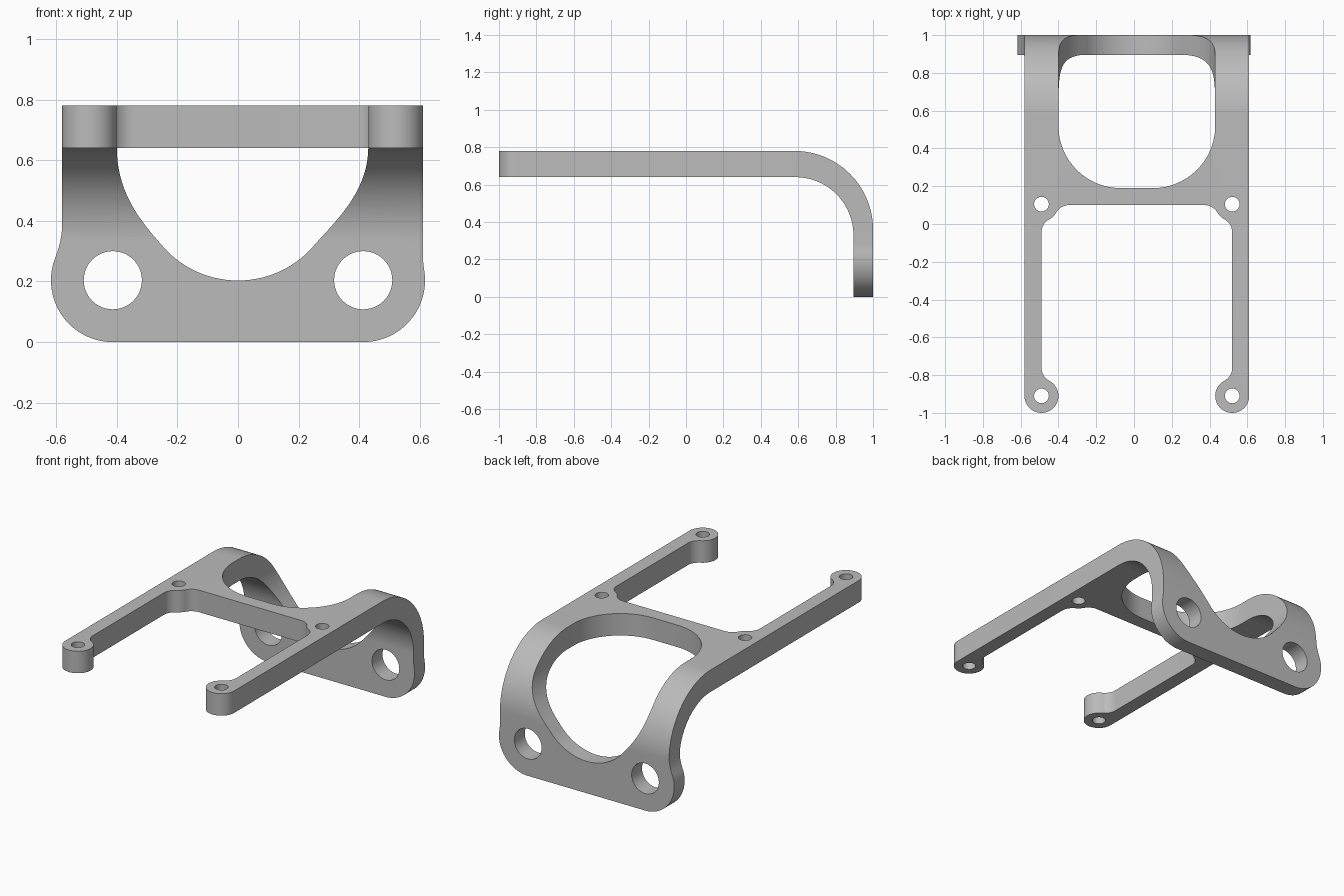
import bpy, bmesh, math
from mathutils import Vector
from mathutils.geometry import interpolate_bezier

cube = bpy.data.objects.get("Cube")
if cube:
    bpy.data.objects.remove(cube, do_unlink=True)

MID = 0.015          # centre line of the upper frame
BOSS = 0.505         # screw boss offset from that centre line


def arc(cx, cy, r, start, end, n=14):
    angles = [math.radians(start + (end - start) * i / n) for i in range(n + 1)]
    return [(cx + r * math.cos(a), cy + r * math.sin(a)) for a in angles]


def mirrored(half, centre=0.0):
    """Close a right-hand half outline about a vertical centre line."""
    right = [(centre + u, v) for u, v in half]
    left = [(centre - u, v) for u, v in reversed(half)]
    return right + left


def prism(name, points, axis, low, high):
    place = {"x": lambda a, b, h: (h, a, b),
             "y": lambda a, b, h: (a, h, b),
             "z": lambda a, b, h: (a, b, h)}[axis]
    bm = bmesh.new()
    face = bm.faces.new([bm.verts.new(place(a, b, low)) for a, b in points])
    extruded = bmesh.ops.extrude_face_region(bm, geom=[face])["geom"]
    shift = Vector(place(0, 0, high - low))
    bmesh.ops.translate(bm, vec=shift,
                        verts=[g for g in extruded if isinstance(g, bmesh.types.BMVert)])
    bmesh.ops.remove_doubles(bm, verts=bm.verts, dist=1e-5)
    bmesh.ops.recalc_face_normals(bm, faces=bm.faces)
    mesh = bpy.data.meshes.new(name)
    bm.to_mesh(mesh)
    bm.free()
    obj = bpy.data.objects.new(name, mesh)
    bpy.context.collection.objects.link(obj)
    return obj


def carve(target, cutter, operation):
    cutter.hide_render = True
    mod = target.modifiers.new("carve", "BOOLEAN")
    mod.operation, mod.solver, mod.object = operation, "EXACT", cutter
    bpy.context.view_layer.objects.active = target
    bpy.ops.object.modifier_apply(modifier=mod.name)
    bpy.data.objects.remove(cutter, do_unlink=True)


# Bent slab: flat deck turning down into the upright plate
profile = [(-1, 0.64), (-1, 0.78)]
profile += arc(0.58, 0.36, 0.42, 90, 0, 32)
profile += [(1, 0), (0.895, 0)]
profile += arc(0.585, 0.33, 0.31, 0, 90, 32)
bracket = prism("bent_bracket", profile, "x", -0.68, 0.68)

# Deck outline: crossbar, arms and round feet
half = [(0.1, 0.1)]
half += arc(0.358, 0.02, 0.08, 90, 30)
half += arc(BOSS, 0.105, 0.09, 210, 242, 6)
half += arc(0.425, -0.045, 0.08, 62, 0)
half += arc(0.425, -0.76, 0.08, 0, -62)
half += arc(BOSS, -0.91, 0.09, 118, 360, 36)
half += [(0.75, -0.91), (0.75, 1.1)]
carve(bracket, prism("deck_outline", mirrored(half, MID), "z", -0.1, 1), "INTERSECT")

# Upright outline: ears blending into the sides of the deck
EAR_X, EAR_Z, EAR_R, BLEND = 0.413, 0.204, 0.204, 0.3


def ear_side(width):
    dx, reach = width + BLEND - EAR_X, EAR_R + BLEND
    lean = math.degrees(math.acos(dx / reach))
    blend_z = EAR_Z + math.sqrt(reach ** 2 - dx ** 2)
    return (arc(EAR_X, EAR_Z, EAR_R, -90, lean, 28)
            + arc(width + BLEND, blend_z, BLEND, 180 + lean, 180, 8)
            + [(width, 1)])


outline = ear_side(0.61) + [(-x, z) for x, z in reversed(ear_side(0.58))]
carve(bracket, prism("upright_outline", outline, "y", -1.1, 1.1), "INTERSECT")

# Large opening: rounded end in the deck
half = arc(0.085, 0.52, 0.33, -90, 0, 24) + [(0.415, 0.6)]
carve(bracket, prism("deck_opening", mirrored(half, MID), "z", 0.4, 1), "DIFFERENCE")


# Large opening: tapering, round-bottomed notch in the upright
def notch_side(width):
    curve = interpolate_bezier(Vector((0.249, 0.317)), Vector((0.33, 0.407)),
                               Vector((width, 0.5)), Vector((width, 0.645)), 18)
    return (arc(0, 0.533, 0.33, -90, -42, 14)
            + [(p.x, p.y) for p in curve] + [(width, 1)])


notch = notch_side(0.43) + [(-x, z) for x, z in reversed(notch_side(0.4))]
carve(bracket, prism("upright_opening", notch, "y", 0.575, 1.1), "DIFFERENCE")

# Screw holes in the deck and large holes in the ears
for side in (-1, 1):
    for y in (0.105, -0.91):
        ring = arc(MID + side * BOSS, y, 0.039, 0, 360, 32)[:-1]
        carve(bracket, prism("screw_hole", ring, "z", 0.4, 1), "DIFFERENCE")
    ring = arc(side * EAR_X, EAR_Z, 0.096, 0, 360, 48)[:-1]
    carve(bracket, prism("ear_hole", ring, "y", 0.7, 1.1), "DIFFERENCE")

# Plain grey finish
grey = bpy.data.materials.new("plain_grey")
grey.use_nodes = True
colour = (0.5, 0.5, 0.5, 1)
grey.diffuse_color = colour
grey.node_tree.nodes["Principled BSDF"].inputs["Base Color"].default_value = colour
bracket.data.materials.clear()
bracket.data.materials.append(grey)

bpy.ops.object.select_all(action="DESELECT")
bracket.select_set(True)
bpy.context.view_layer.objects.active = bracket
bpy.ops.object.shade_smooth_by_angle(angle=math.radians(30))
